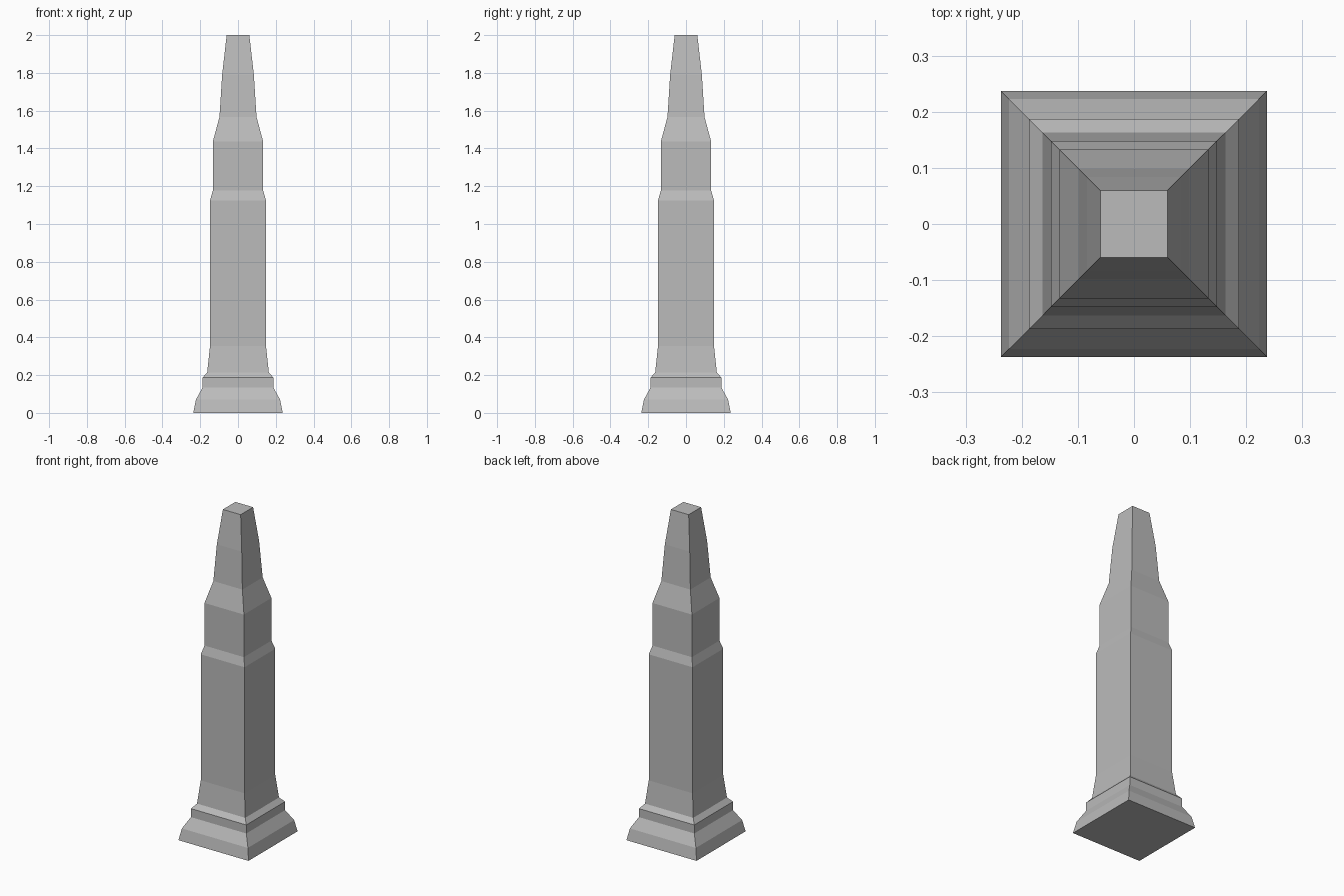
import bpy
import bmesh

cube = bpy.data.objects.get("Cube")
if cube:
    bpy.data.objects.remove(cube, do_unlink=True)

# Single stone colour
stone = bpy.data.materials.new("grey stone")
stone.use_nodes = True
colour = (0.5, 0.5, 0.5, 1)
stone.diffuse_color = colour
stone.node_tree.nodes["Principled BSDF"].inputs["Base Color"].default_value = colour

# Profile of the tower from base to tip: (half width, height)
PROFILE = [
    (0.237, 0.0), (0.223, 0.07), (0.187, 0.135), (0.187, 0.187),   # plinth
    (0.163, 0.215), (0.148, 0.355),                                # flared foot
    (0.148, 1.125), (0.133, 1.177),                                # main shaft
    (0.133, 1.437), (0.098, 1.567),                                # upper shaft
    (0.084, 1.79), (0.06, 2.0),                                    # tapered spire
]
CORNERS = [(-1, -1), (1, -1), (1, 1), (-1, 1)]


def square_tower(name, profile):
    """Stack square rings along the profile and close both ends."""
    bm = bmesh.new()
    rings = [[bm.verts.new((x * w, y * w, z)) for x, y in CORNERS] for w, z in profile]
    for low, high in zip(rings, rings[1:]):
        for i in range(4):
            j = (i + 1) % 4
            bm.faces.new((low[i], low[j], high[j], high[i]))
    bm.faces.new(rings[0][::-1])
    bm.faces.new(rings[-1])
    mesh = bpy.data.meshes.new(name)
    bm.to_mesh(mesh)
    bm.free()
    mesh.materials.append(stone)
    obj = bpy.data.objects.new(name, mesh)
    bpy.context.collection.objects.link(obj)
    return obj


square_tower("obelisk_tower", PROFILE)
